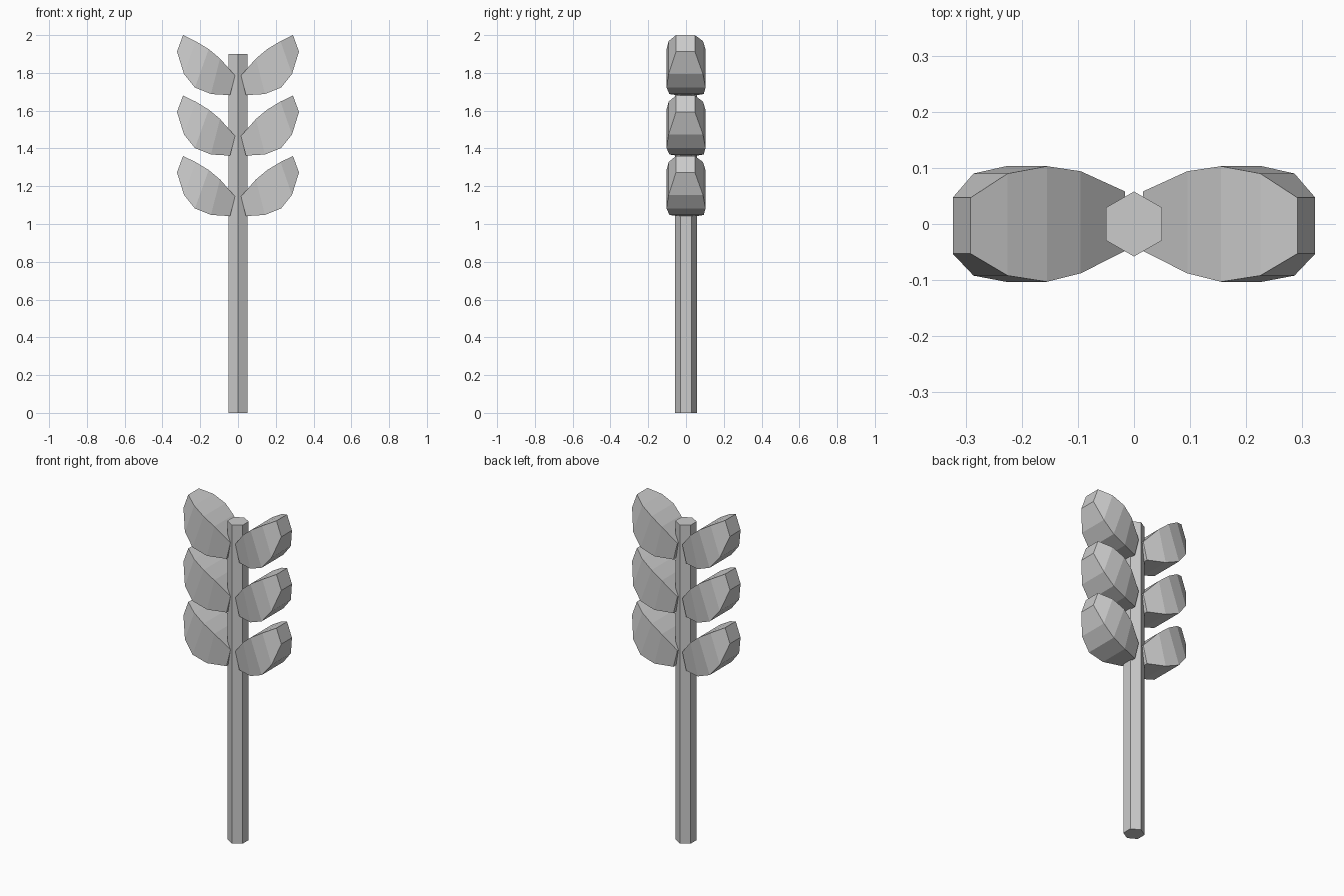
import bpy, bmesh, math

if "Cube" in bpy.data.objects:
    bpy.data.objects.remove(bpy.data.objects["Cube"])

# Leaf stations from stem to tip: top (x, z), bottom (x, z), half width, y offset
STATIONS = [
    ((0.016, 1.786), (0.042, 1.682), 0.053, 0.005),
    ((0.095, 1.876), (0.143, 1.688), 0.091, 0.003),
    ((0.155, 1.926), (0.228, 1.722), 0.103, 0.000),
    ((0.225, 1.968), (0.286, 1.794), 0.091, -0.001),
    ((0.291, 2.000), (0.323, 1.913), 0.050, -0.003),
]


def make_leaf(name, side, drop):
    """Loft four-sided sections along the leaf and cap both ends."""
    bm = bmesh.new()
    rings = []
    for (tx, tz), (bx, bz), w, off in STATIONS:
        corners = [(tx, off - w, tz), (tx, off + w, tz),
                   (bx, off + w, bz), (bx, off - w, bz)]
        rings.append([bm.verts.new((side * x, y, z - drop)) for x, y, z in corners])
    for a, b in zip(rings, rings[1:]):
        for i in range(4):
            j = (i + 1) % 4
            bm.faces.new((a[i], a[j], b[j], b[i]))
    bm.faces.new(rings[0])
    bm.faces.new(rings[-1])
    bmesh.ops.recalc_face_normals(bm, faces=bm.faces)
    mesh = bpy.data.meshes.new(name)
    bm.to_mesh(mesh)
    bm.free()
    bpy.context.collection.objects.link(bpy.data.objects.new(name, mesh))


# Hexagonal stem, with corners facing front and back
bpy.ops.mesh.primitive_cylinder_add(vertices=6, radius=0.058, depth=1.9,
                                    location=(0, 0, 0.95))
bpy.context.object.name = "stem"

# Three mirrored pairs of leaves
for row in range(3):
    for side, label in ((1, "right"), (-1, "left")):
        make_leaf(f"leaf_{label}_{row + 1}", side, 0.32 * row)
